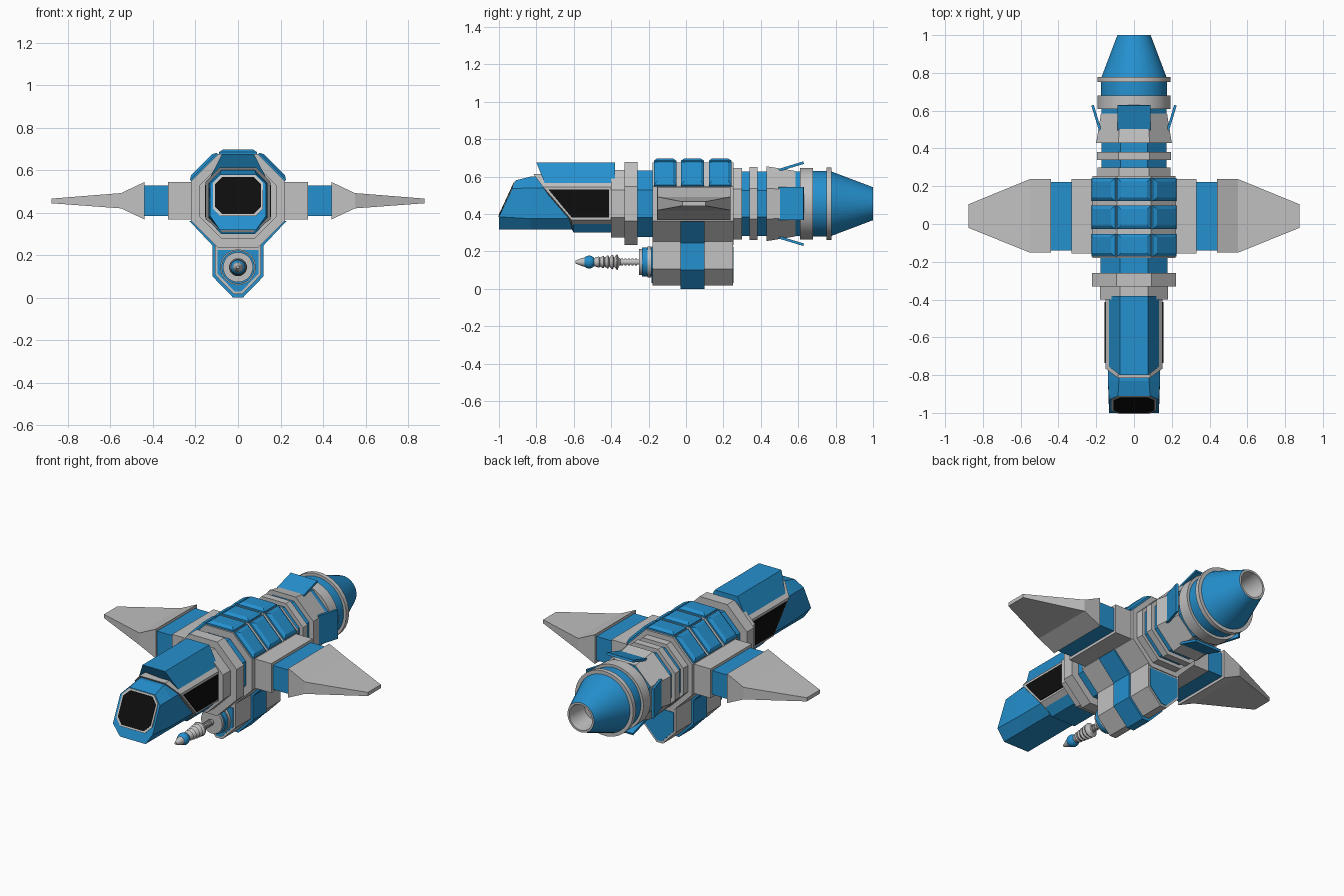
import bpy, bmesh, math
from math import sin, cos, pi

if "Cube" in bpy.data.objects:
    bpy.data.objects.remove(bpy.data.objects["Cube"])

AX = 0.455  # height of the hull axis


def material(name, rgb):
    m = bpy.data.materials.new(name)
    m.diffuse_color = (*rgb, 1)
    m.use_nodes = True
    m.node_tree.nodes["Principled BSDF"].inputs["Base Color"].default_value = m.diffuse_color
    return m


BLUE = material("hull_blue", (0.018, 0.28, 0.62))
GREY = material("light_grey", (0.54, 0.54, 0.54))
BLACK = material("window_black", (0.004, 0.004, 0.004))


def loft(name, loops, mat, smooth=False):
    """Skin a list of equal closed loops and cap both ends."""
    bm = bmesh.new()
    rows = [[bm.verts.new(p) for p in loop] for loop in loops]
    n = len(rows[0])
    for a, b in zip(rows, rows[1:]):
        for i in range(n):
            j = (i + 1) % n
            bm.faces.new((a[i], a[j], b[j], b[i]))
    bm.faces.new(rows[0])
    bm.faces.new(rows[-1])
    bmesh.ops.recalc_face_normals(bm, faces=bm.faces)
    me = bpy.data.meshes.new(name)
    bm.to_mesh(me)
    bm.free()
    ob = bpy.data.objects.new(name, me)
    bpy.context.collection.objects.link(ob)
    me.materials.append(mat)
    if smooth:
        bpy.context.view_layer.objects.active = ob
        ob.select_set(True)
        bpy.ops.object.shade_smooth_by_angle(angle=math.radians(30))
        ob.select_set(False)
    return ob


def turned(name, profile, mat, sides=8, z=AX):
    """Solid along y from (y, radius) pairs; radius is across the flats."""
    k = 1 / cos(pi / sides)
    angles = [(i + 0.5) * 2 * pi / sides for i in range(sides)]
    return loft(name, [[(r * k * cos(a), y, z + r * k * sin(a)) for a in angles]
                       for y, r in profile], mat, sides > 8)


def sym(half):
    """Mirror half a section (x, ...) into a closed loop."""
    return half + [(-p[0], *p[1:]) for p in reversed(half)]


def prism(name, half, y0, y1, mat):
    return loft(name, [[(x, y, z) for x, z in sym(half)] for y in (y0, y1)], mat)


# Nose with slanted front
nose_half = [(.08, .60), (.138, .54), (.138, .375), (.085, .318)]
front = [(.085, -.91, .58), (.132, -.93, .535), (.132, -1, .385), (.085, -1, .318)]
loft("nose", [sym(front)] + [sym([(x, y, z) for x, z in nose_half])
                             for y in (-.83, -.38)], BLUE)

# Front window: cut-corner plate on the slanted face, with a grey frame
def window(name, w, z0, z1, c, off, mat):
    half = [(w - c, z1), (w, z1 - c), (w, z0 + c), (w - c, z0)]
    loops = [sym([(x, -1 + (z - .385) * .09 / .195 - o, z) for x, z in half])
             for o in (off, -.004)]
    loft(name, loops, mat)


window("front_window_frame", .118, .383, .577, .036, .003, GREY)
window("front_window", .108, .393, .568, .034, .006, BLACK)

# Canopy, raked at the front, over a grey trim collar
def raked(name, half, mat):
    loft(name, [sym(half), sym([(x, -.38, z) for x, y, z in half])], mat)


raked("canopy", [(.075, -.80, .675), (.145, -.745, .54),
                 (.145, -.605, .37), (.08, -.60, .30)], BLUE)
raked("canopy_trim", [(.085, -.815, .613), (.152, -.765, .545),
                      (.152, -.612, .368), (.075, -.605, .31)], GREY)
for s in (1, -1):
    loft("side_window", [[(s * x, y, z) for y, z in
                          ((-.735, .53), (-.412, .53), (-.412, .38), (-.61, .38))]
                         for x in (.149, .156)], BLACK)

# Octagonal hull and collars: name, start, end, radius, colour
for name, y0, y1, r, m in [
        ("neck", -.40, -.33, .18, GREY), ("front_collar", -.33, -.26, .222, GREY),
        ("front_band", -.26, -.18, .178, BLUE), ("main_hull", -.18, .255, .22, GREY),
        ("rear_core", .25, .62, .172, BLUE), ("rear_collar_a", .25, .30, .192, GREY),
        ("rear_collar_b", .34, .382, .195, GREY)]:
    turned(name, [(y0, r), (y1, r)], m)
turned("rear_shroud", [(.43, .20), (.585, .175)], GREY)

# Raised roof panels, three rows on three faces
for a in (-pi / 4, 0, pi / 4):
    for y0, y1 in ((-.172, -.052), (-.027, .097), (.122, .243)):
        loops = []
        for r, w, d in ((.212, .089, 0), (.23, .089, 0), (.242, .07, .018)):
            loops.append([(r * sin(a) + t * cos(a), y, AX + r * cos(a) - t * sin(a))
                          for t, y in ((-w, y0 + d), (w, y0 + d), (w, y1 - d), (-w, y1 - d))])
        loft("roof_panel", loops, BLUE)

# Engine: round rings and hollow nozzle
for name, y0, y1, r, m in [
        ("engine_ring", .61, .68, .192, GREY), ("engine_band", .67, .755, .176, BLUE),
        ("nozzle_ring", .752, .778, .193, GREY)]:
    turned(name, [(y0, r), (y1, r)], m, 32)
nozzle = turned("nozzle", [(.775, .173), (1, .088), (1, .076), (.87, .065)], BLUE, 32)
nozzle.data.materials.append(GREY)
for p in nozzle.data.polygons:  # rim and inside are grey
    if p.center.y > .8 and math.hypot(p.center.x, p.center.z - AX) < .085:
        p.material_index = 1

# Four tilted flaps round the shroud
for i in range(4):
    a = i * pi / 2
    loft("tail_flap", [[(r * sin(a) + t * cos(a), y, AX + r * cos(a) - t * sin(a))
                        for t, y, r in ((-.088, y, r), (.088, y, r),
                                        (.088, y + .004, r - .013), (-.088, y + .004, r - .013))]
                       for y, r in ((.495, .186), (.627, .226))], BLUE)

# Wings: sections are (x, back y, front y, bottom z, top z)
def wing(name, sections, mat):
    for s in (1, -1):
        loft(name, [[(s * x, y0, z0), (s * x, y1, z0), (s * x, y1, z1), (s * x, y0, z1)]
                    for x, y0, y1, z0, z1 in sections], mat)


wing("wing_root", [(.15, -.155, .238, .368, .544), (.33, -.155, .238, .368, .544)], GREY)
wing("wing_joint", [(.32, -.14, .222, .384, .528), (.45, -.14, .222, .384, .528)], BLUE)
wing("wing_blade", [(.44, -.152, .238, .368, .544), (.55, -.152, .238, .42, .492),
                    (.877, -.02, .104, .444, .466)], GREY)

# Belly pod with blue saddle band and blue end plates
prism("belly_pod", [(.108, .30), (.108, .107), (.021, .017)], -.18, .25, GREY)
prism("pod_band", [(.228, .36), (.12, .245), (.12, .10), (.023, 0)], -.03, .10, BLUE)
prism("pod_end_plate", [(.096, .225), (.096, .112), (.016, .03)], -.184, .254, BLUE)

# Belly gun
GZ = .143
turned("gun_base", [(-.18, .078), (-.235, .078), (-.235, .06), (-.24, .05)], BLUE, 24, GZ)
for y, r in ((-.205, .083), (-.25, .07)):
    turned("gun_base_ring", [(y, r), (y + .018, r)], GREY, 24, GZ)
ribs = [(-.23, .014)]
for i in range(5):   # thin shaft rings
    y = -.262 - i * .019
    ribs += [(y, .014), (y, .019), (y - .011, .019), (y - .011, .014)]
for i in range(5):   # wide cooling ribs
    y = -.36 - i * .025
    ribs += [(y, .024), (y - .006, .042 - i * .003), (y - .012, .04 - i * .003), (y - .024, .024)]
turned("gun_barrel", ribs + [(-.50, .02)], GREY, 16, GZ)
turned("gun_ball", [(-.518 + .035 * cos(t), max(.035 * sin(t), .003))
                    for t in [k * pi / 8 for k in range(9)]], BLUE, 16, GZ)
turned("gun_tip", [(-.54, .024), (-.555, .022), (-.592, .007)], GREY, 16, GZ)
